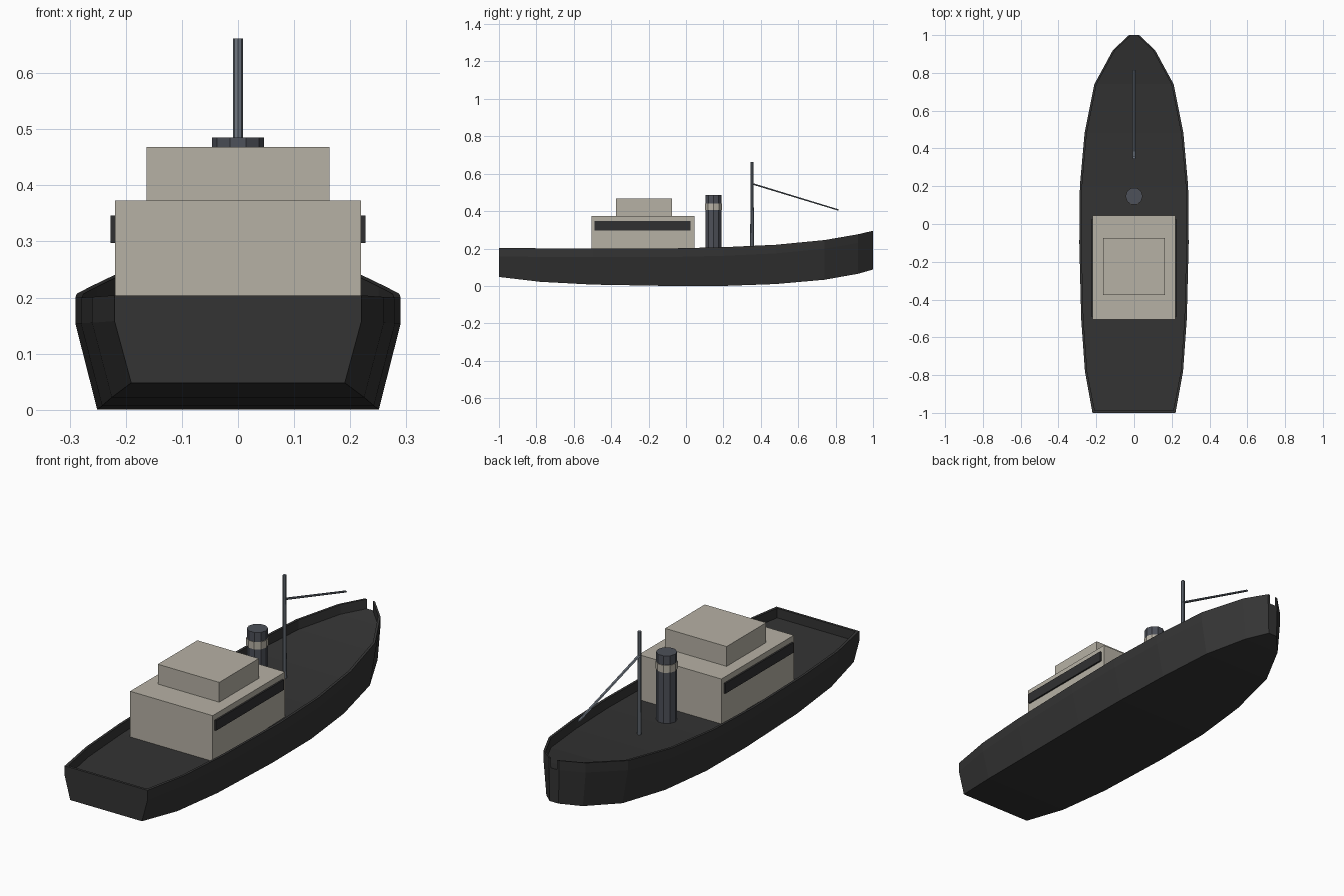
import bpy, bmesh, math
from mathutils import Vector

if "Cube" in bpy.data.objects:
    bpy.data.objects.remove(bpy.data.objects["Cube"])


def material(name, rgb):
    m = bpy.data.materials.new(name)
    m.diffuse_color = (*rgb, 1)
    m.use_nodes = True
    m.node_tree.nodes["Principled BSDF"].inputs["Base Color"].default_value = m.diffuse_color
    return m


HULL = material("hull black", (0.034, 0.034, 0.034))
CREAM = material("house cream", (0.47, 0.44, 0.375))
GLASS = material("window dark", (0.03, 0.03, 0.031))
FUNNEL = material("funnel grey", (0.075, 0.082, 0.1))
STEEL = material("mast steel", (0.16, 0.185, 0.22))


def finish(name, bm, mat):
    bmesh.ops.recalc_face_normals(bm, faces=bm.faces)
    me = bpy.data.meshes.new(name)
    bm.to_mesh(me)
    bm.free()
    me.materials.append(mat)
    ob = bpy.data.objects.new(name, me)
    bpy.context.collection.objects.link(ob)
    return ob


def loft(name, sections, mat):
    """Skin closed cross-sections and cap both ends."""
    bm = bmesh.new()
    rings = [[bm.verts.new(p) for p in s] for s in sections]
    n = len(rings[0])
    for a, b in zip(rings, rings[1:]):
        for i in range(n):
            j = (i + 1) % n
            bm.faces.new((a[i], a[j], b[j], b[i]))
    bm.faces.new(rings[0])
    bm.faces.new(rings[-1])
    return finish(name, bm, mat)


def box(name, lo, hi, mat):
    (x0, y0, z0), (x1, y1, z1) = lo, hi
    ring = [(x0, y0), (x1, y0), (x1, y1), (x0, y1)]
    return loft(name, [[(x, y, z) for x, y in ring] for z in (z0, z1)], mat)


def rod(name, a, b, r0, r1, sides, mat, flat=1.0):
    """Tapered rod between two points on the centre plane."""
    a, b = Vector(a), Vector(b)
    side = Vector((1, 0, 0))
    up = (b - a).normalized().cross(side)
    angles = [2 * math.pi * i / sides for i in range(sides)]
    return loft(name, [[c + side * r * math.cos(t) + up * r * flat * math.sin(t)
                        for t in angles] for c, r in ((a, r0), (b, r1))], mat)


# Hull stations: y, half width, keel z, rail z
STATIONS = [(-1.0, 0.22, 0.048, 0.204), (-0.78, 0.26, 0.022, 0.201),
            (-0.5, 0.28, 0.007, 0.2), (-0.1, 0.29, 0.0, 0.2),
            (0.2, 0.287, 0.0, 0.207), (0.48, 0.262, 0.01, 0.22),
            (0.74, 0.21, 0.033, 0.245), (0.92, 0.112, 0.065, 0.276),
            (1.0, 0.027, 0.088, 0.295)]
RAIL, THICK = 0.046, 0.012

# Hull body, closed at deck level
loft("hull", [[(-w, y, r - RAIL), (-w * 0.865, y, k), (w * 0.865, y, k), (w, y, r - RAIL)]
              for y, w, k, r in STATIONS], HULL)

# Bulwark running from bow round the stern, open at the bow tip
path = [(s * w, y, r) for s, order in ((-1, STATIONS[::-1]), (1, STATIONS))
        for y, w, k, r in order]
sections = []
for x, y, r in path:
    xi = x - math.copysign(THICK, x)
    yi = y + THICK if y == -1.0 else y
    sections.append([(x, y, r - RAIL), (x, y, r), (xi, yi, r), (xi, yi, r - RAIL)])
loft("bulwark", sections, HULL)

# Deckhouse and wheelhouse
box("deckhouse", (-0.219, -0.505, 0.15), (0.219, 0.045, 0.373), CREAM)
box("wheelhouse", (-0.163, -0.375, 0.373), (0.163, -0.075, 0.468), CREAM)

# Window strips on both sides
for s, side in ((-1, "left"), (1, "right")):
    xs = sorted((s * 0.2185, s * 0.227))
    box(side + "_window_strip", (xs[0], -0.49, 0.297), (xs[1], 0.025, 0.346), GLASS)

# Funnel with a pale band
rod("funnel", (0, 0.147, 0.15), (0, 0.147, 0.485), 0.046, 0.046, 10, FUNNEL)
rod("funnel_band", (0, 0.147, 0.405), (0, 0.147, 0.44), 0.0485, 0.0485, 10, CREAM)

# Mast and forward boom
rod("mast", (0, 0.353, 0.16), (0, 0.353, 0.662), 0.01, 0.0085, 8, STEEL)
rod("boom", (0, 0.355, 0.546), (0, 0.815, 0.406), 0.008, 0.007, 6, STEEL, flat=0.6)
